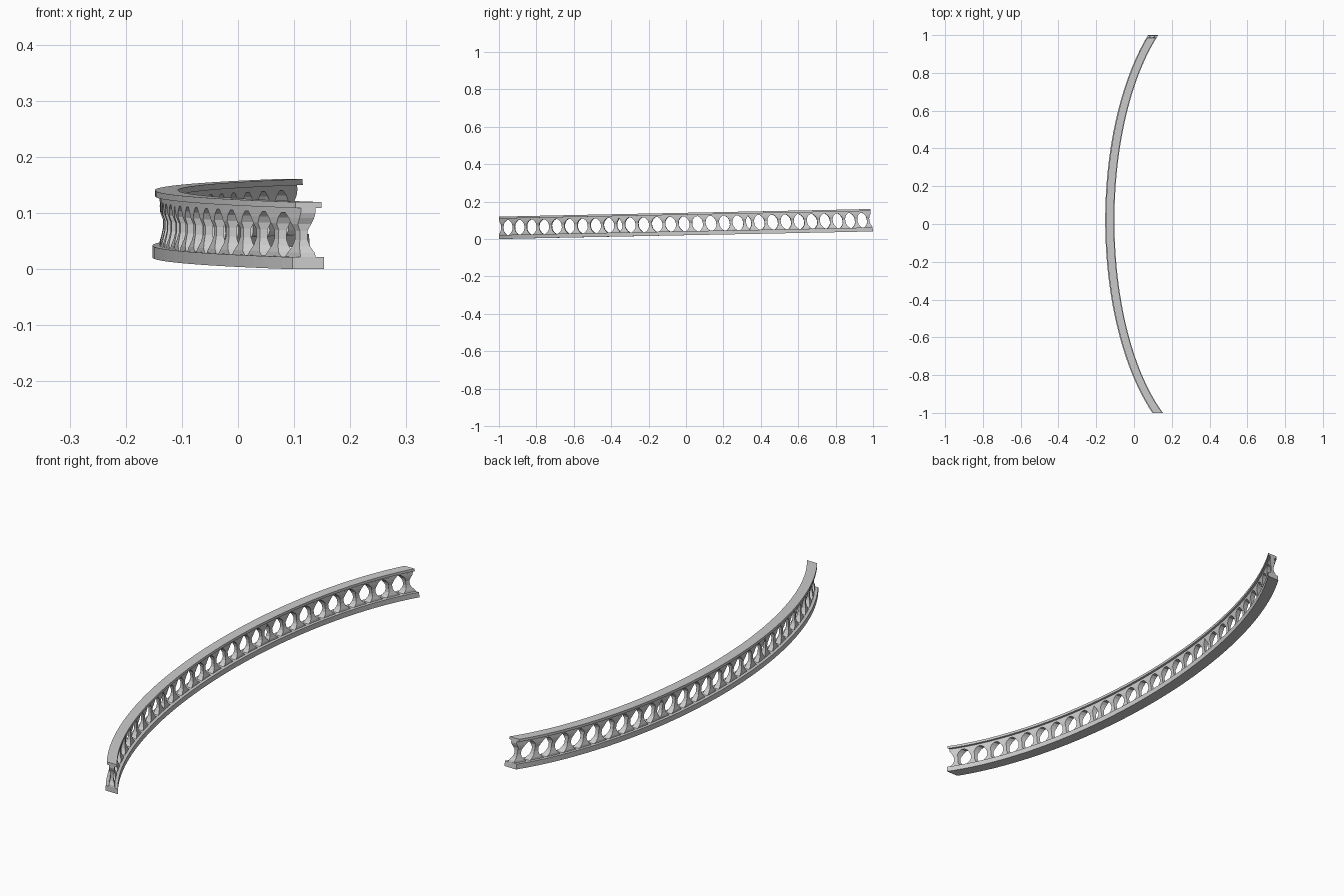
import bpy, bmesh
from math import asin, sin, cos, hypot

if "Cube" in bpy.data.objects:
    bpy.data.objects.remove(bpy.data.objects["Cube"])

A, B, CY = 0.5635, 1.22, 0.018   # plan ellipse of the centre line
CX = A - 0.128
RISE = 0.041                     # climb from front end to back end
MODULES, PER_MODULE = 3, 10      # repeated sections and balusters in each
MARGIN = 0.022                   # end baluster to section end

# Table that turns even distance along the curve into ellipse angle
START, END = asin((-1 - CY) / B), asin((1 - CY) / B)
N = 400
DIST = [0.0]
for i in range(N):
    m = START + (END - START) * (i + 0.5) / N
    DIST.append(DIST[-1] + hypot(A * sin(m), B * cos(m)) * (END - START) / N)
LENGTH = DIST[-1]


def fraction(t):
    d = min(max(t, 0.0), 1.0) * LENGTH
    for i in range(N):
        if DIST[i + 1] >= d:
            return (i + (d - DIST[i]) / (DIST[i + 1] - DIST[i])) / N
    return 1.0


def place(t, off, z):
    """t runs along the curve 0..1, off is outward from the centre line."""
    a0 = asin((-1.0 - CY) / (B + off))
    a1 = asin((1.0 - 0.125 * z - CY) / (B + off))
    a = a0 + (a1 - a0) * fraction(t)
    return (CX - (A + off) * cos(a), CY + (B + off) * sin(a), z + RISE * t)


def skin(bm, rings):
    """Join equal rings of points into a closed solid."""
    loops = [[bm.verts.new(p) for p in ring] for ring in rings]
    n = len(loops[0])
    for a, b in zip(loops, loops[1:]):
        for i in range(n):
            j = (i + 1) % n
            bm.faces.new((a[i], a[j], b[j], b[i]))
    bm.faces.new(loops[0][::-1])
    bm.faces.new(loops[-1])


def finish(name, bm):
    bmesh.ops.recalc_face_normals(bm, faces=bm.faces)
    me = bpy.data.meshes.new(name)
    bm.to_mesh(me)
    bm.free()
    ob = bpy.data.objects.new(name, me)
    bpy.context.collection.objects.link(ob)
    return ob


def rail(name, inner, outer, z0, z1, steps=60):
    bm = bmesh.new()
    section = [(-inner, z0), (outer, z0), (outer, z1), (-inner, z1)]
    skin(bm, [[place(i / steps, o, z) for o, z in section]
              for i in range(steps + 1)])
    return finish(name, bm)


# Base plinth, under rail and handrail cap
rail("base_rail", 0.0245, 0.0245, 0.0, 0.0214)
rail("under_rail", 0.0115, 0.0115, 0.100, 0.109)
rail("handrail", 0.021, 0.020, 0.109, 0.1196)

# Flared square balusters: height, half length along rail, half depth
PROFILE = [(0.0210, 0.0300, 0.0120), (0.0290, 0.0200, 0.0115),
           (0.0400, 0.0115, 0.0085), (0.0520, 0.0080, 0.0060),
           (0.0680, 0.0080, 0.0060), (0.0800, 0.0105, 0.0105),
           (0.0910, 0.0180, 0.0115), (0.1005, 0.0300, 0.0115)]
bm = bmesh.new()
span = LENGTH / MODULES
pitch = (span - 2 * MARGIN) / (PER_MODULE - 1)
for m in range(MODULES):
    lo, hi = m * span, (m + 1) * span
    for k in range(PER_MODULE):
        c = lo + MARGIN + k * pitch
        # flares are cut off flush at the section ends
        skin(bm, [[place(min(max(c + s * a, lo), hi) / LENGTH, o * d, z)
                   for s, o in ((-1, -1), (1, -1), (1, 1), (-1, 1))]
                  for z, a, d in PROFILE])
finish("balusters", bm)
